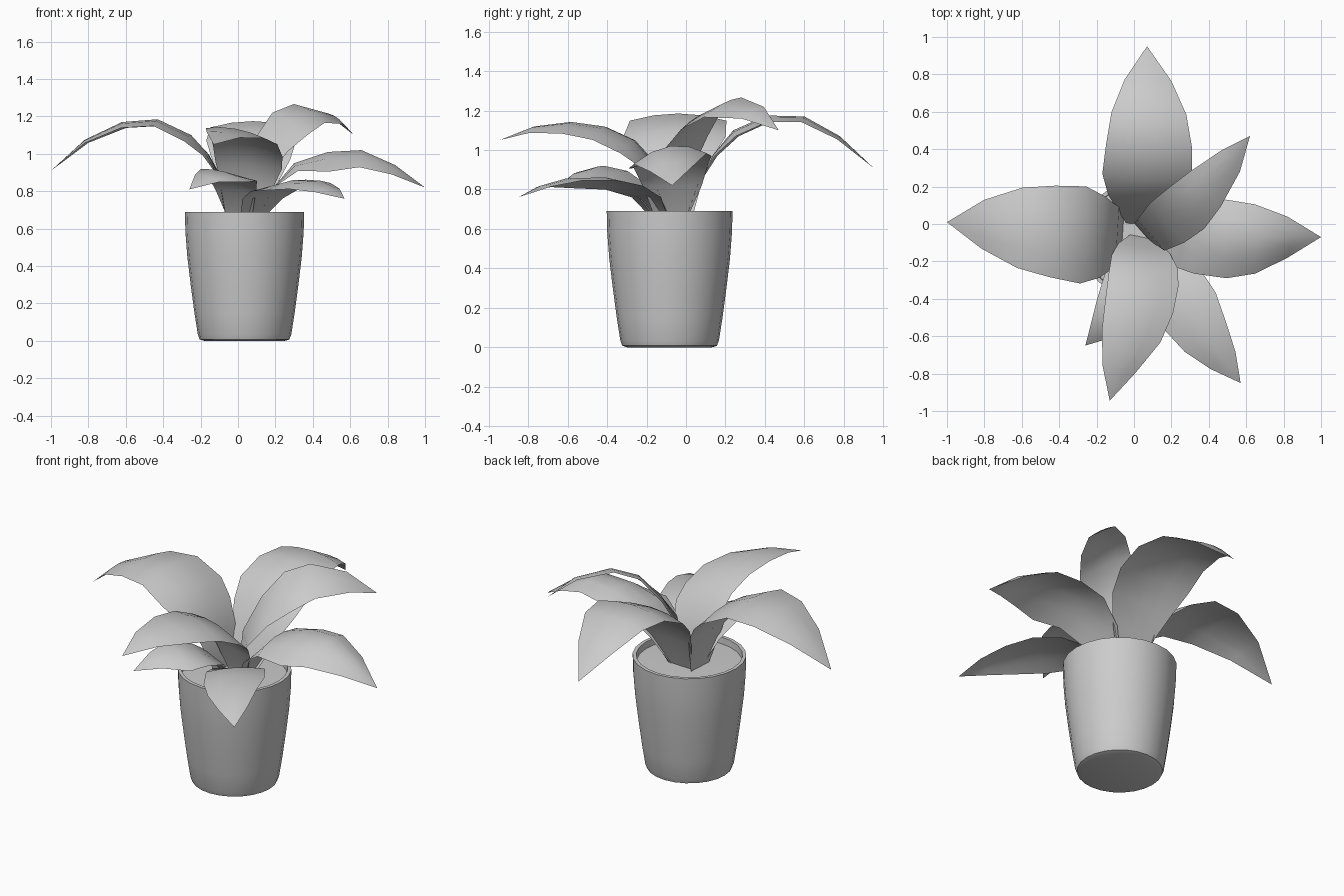
import bpy, bmesh, math
from mathutils import Vector

if "Cube" in bpy.data.objects:
    bpy.data.objects.remove(bpy.data.objects["Cube"])

PX, PY = 0.035, -0.083  # pot axis


def finish(bm, name, angle):
    bmesh.ops.remove_doubles(bm, verts=bm.verts, dist=1e-5)
    me = bpy.data.meshes.new(name)
    bm.to_mesh(me)
    bm.free()
    ob = bpy.data.objects.new(name, me)
    bpy.context.collection.objects.link(ob)
    bpy.ops.object.select_all(action='DESELECT')
    ob.select_set(True)
    bpy.context.view_layer.objects.active = ob
    bpy.ops.object.shade_smooth_by_angle(angle=math.radians(angle))
    return ob


def grid(bm, rows):
    for a, b in zip(rows, rows[1:]):
        for i in range(len(a) - 1):
            bm.faces.new((a[i], a[i + 1], b[i + 1], b[i]))


def lathe(name, profile, n=24):
    bm = bmesh.new()
    rows = []
    for r, z in profile:
        ring = [bm.verts.new((PX + r * math.cos(2 * math.pi * i / n),
                              PY + r * math.sin(2 * math.pi * i / n), z)) for i in range(n)]
        rows.append(ring + ring[:1])
    grid(bm, rows)
    if name == "pot":
        bm.faces.new(rows[0][:n][::-1])
    else:
        bm.faces.new(rows[-1][:n])
    return finish(bm, name, 40)


def leaf(name, stations, slope, arch):
    """Stations run base to tip as (x, y, z, half width); slope tilts it sideways."""
    bm = bmesh.new()
    pts = [Vector(s[:3]) for s in stations]
    h = pts[-1] - pts[0]
    side = Vector((h.y, -h.x, 0)).normalized()
    rows = []
    for i, s in enumerate(stations):
        tan = pts[min(i + 1, len(pts) - 1)] - pts[max(i - 1, 0)]
        nor = side.cross(tan).normalized()
        k = min(1, max(0, (i - 1) / 2))
        row = []
        for t in (-1, -0.5, 0, 0.5, 1):
            p = pts[i] + side * s[3] * t - nor * arch * k * s[3] * t * t
            p.z += slope * k * s[3] * t
            row.append(bm.verts.new(p))
        rows.append(row)
    for a, b in zip(rows, rows[1:-1]):
        for i in range(4):
            bm.faces.new((a[i], a[i + 1], b[i + 1], b[i]))
    # pointed tip
    tip, last = rows[-1][2], rows[-2]
    for i in range(4):
        bm.faces.new((last[i], last[i + 1], tip))
    bmesh.ops.delete(bm, geom=[v for v in bm.verts if not v.link_faces], context='VERTS')
    return finish(bm, name, 60)


# Pot with a thin rim, and soil inside it
lathe("pot", [(0.215, 0), (0.24, 0.008), (0.25, 0.035), (0.268, 0.15), (0.288, 0.3),
              (0.306, 0.45), (0.316, 0.58), (0.319, 0.69), (0.298, 0.69), (0.294, 0.63)])
lathe("soil", [(0.296, 0.65), (0.15, 0.655)])

# Leaves
leaf("leaf_left", [(-.06, -.05, .65, .08), (-.09, -.07, .87, .16), (-.16, -.07, 1.0, .22),
                   (-.25, -.06, 1.1, .26), (-.43, -.04, 1.185, .245), (-.62, -.02, 1.17, .215),
                   (-.82, 0, 1.075, .13), (-1, .01, .91, 0)], 0, .15)
leaf("leaf_back", [(.04, 0, .65, .08), (.06, .07, .84, .15), (.07, .14, .98, .21),
                   (.07, .24, 1.1, .24), (.08, .41, 1.175, .23), (.08, .6, 1.17, .2),
                   (.075, .78, 1.07, .125), (.07, .95, .91, 0)], 0, .15)
leaf("leaf_back_right", [(.04, -.04, .65, .06), (.09, -.06, .88, .11), (.17, 0, 1.05, .14),
                         (.27, .075, 1.18, .145), (.38, .185, 1.235, .125),
                         (.52, .34, 1.2, .075), (.62, .47, 1.1, 0)], -.4, .15)
leaf("leaf_right", [(.1, -.075, .65, .08), (.19, -.07, .82, .15), (.3, -.075, .95, .19),
                    (.48, -.08, 1.01, .21), (.66, -.08, 1.02, .185),
                    (.84, -.07, .94, .11), (1, -.07, .82, 0)], -.15, .35)
leaf("leaf_front_right", [(.07, -.13, .65, .07), (.13, -.2, .76, .13), (.2, -.31, .825, .165),
                          (.295, -.46, .86, .17), (.385, -.61, .855, .135),
                          (.48, -.735, .82, .08), (.57, -.85, .76, 0)], -.12, .2)
leaf("leaf_front", [(.05, -.07, .65, .07), (.055, -.13, .83, .14), (.06, -.19, .94, .18),
                    (.055, -.28, 1.04, .19), (.03, -.43, 1.11, .185), (-.015, -.6, 1.135, .16),
                    (-.08, -.78, 1.115, .09), (-.13, -.945, 1.05, 0)], .17, .15)
leaf("leaf_front_left", [(.01, -.12, .65, .07), (-.01, -.22, .8, .12), (-.03, -.36, .885, .15),
                         (-.075, -.475, .905, .14), (-.165, -.57, .88, .075),
                         (-.26, -.65, .81, 0)], .25, .15)
